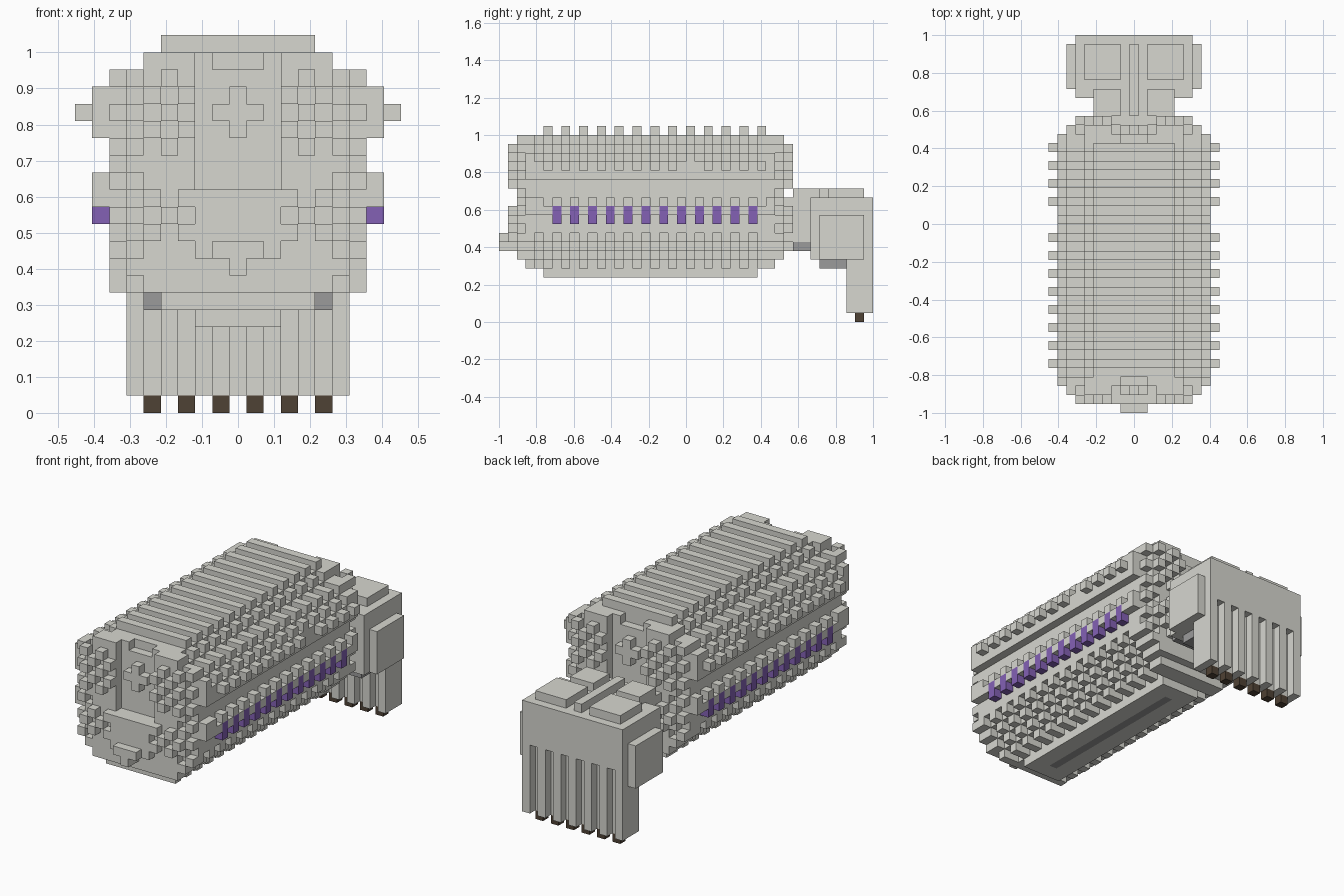
import bpy
import bmesh
from mathutils import Vector

cube = bpy.data.objects.get("Cube")
if cube:
    bpy.data.objects.remove(cube, do_unlink=True)

U = 2 / 42  # size of one block


def material(name, color):
    m = bpy.data.materials.new(name)
    m.use_nodes = True
    m.diffuse_color = (*color, 1)
    m.node_tree.nodes["Principled BSDF"].inputs["Base Color"].default_value = (*color, 1)
    return m


MATS = {
    "grey": material("warm_grey", (0.68, 0.68, 0.63)),
    "dark": material("dark_grey", (0.33, 0.33, 0.33)),
    "purple": material("purple", (0.23, 0.12, 0.46)),
    "brown": material("dark_brown", (0.078, 0.054, 0.035)),
}
blocks = {}  # (i, j, k) -> (part, colour)


def fill(part, color, xs, ys, zs):
    """Fill a run of blocks, mirrored over x."""
    for i in xs:
        for j in ys:
            for k in zs:
                blocks[i, j, k] = blocks[-i, j, k] = (part, color)


# Barrel body: half width per layer for raised (even) and sunken (odd) slices
PROFILE = {6: (4, 2), 7: (5, 4), 8: (6, 5), 9: (7, 6), 10: (7, 7), 11: (7, 7),
           12: (8, 8), 13: (7, 8), 14: (7, 7), 15: (7, 7), 16: (8, 8),
           17: (9, 8), 18: (8, 7), 19: (7, 5), 20: (5, 4)}


def in_cross(i, k, middle):
    return (i == 0 and abs(k - middle) < 2) or (abs(i) == 1 and k == middle)


def end_block(i, k, depth):
    """Decide whether a block of the stepped, studded ends is filled."""
    if in_cross(i, k, 17):
        return depth < 3
    if depth == 1:
        return k < 20 or i > 1
    if depth == 2:
        if i <= 2 and k >= 13:
            return False
        return i < 6 or (i + k) % 2 == 0
    if depth == 3:
        if i <= 2:
            return 9 <= k <= 12 or in_cross(i, k, 9)
        studded = 10 <= k <= 12 or 15 <= k <= 19
        return studded and (i + k) % 2 == 1
    return True


for j in range(-20, 12):
    depth = max(0, -17 - j, j - 8)
    for k, widths in PROFILE.items():
        w = widths[j % 2]
        if k == 17 and j == 0:
            w = 8
        if depth:
            w = min(max(widths), 9 - depth)
            if (k == 6 and depth > 1) or (k == 20 and depth > 2):
                continue
        for i in range(w + 1):
            if end_block(i, k, depth):
                fill("body", "grey", [i], [j], [k])

# Ridges on the back, keel plate and nose
fill("back_ridges", "grey", range(5), range(-16, 9, 2), [21])
fill("keel", "grey", range(3), range(-16, 8), [5])
fill("keel", "dark", [0], range(-14, 6), [5])
fill("nose", "grey", range(2), [-21], [9])
fill("nose", "grey", [0], [-21], [8])

# Row of coloured side lights
fill("side_lights", "purple", [8], range(-15, 8, 2), [11, 12])

# Neck joining the body to the rear block
fill("neck", "grey", range(5), range(11, 14), range(9, 14))
fill("neck", "dark", range(5), range(12, 14), [8])

# Rear block with side plates and raised top plates
fill("rear_block", "grey", range(7), range(14, 21), range(7, 14))
fill("rear_underside", "dark", range(6), range(15, 18), [6])
fill("rear_side_plates", "grey", [7], range(15, 20), range(7, 12))
fill("rear_top_plates", "grey", [0], range(12, 20), [14])
fill("rear_top_plates", "grey", range(2, 5), range(12, 15), [14])
fill("rear_top_plates", "grey", range(2, 6), range(16, 20), [14])

# Hanging curtain with ribs and dark tips
fill("curtain", "grey", range(7), [19], range(1, 7))
fill("curtain_ribs", "grey", range(0, 7, 2), [18, 20], range(1, 7))
fill("curtain_tips", "brown", range(1, 6, 2), [19], [0])
for i in range(1, 6, 2):  # grooves running up the rear face
    for s in (i, -i):
        for k in range(7, 9):
            blocks.pop((s, 20, k), None)


def build(part):
    """Make one mesh from the exposed sides of a part's blocks."""
    bm = bmesh.new()
    cells = {c: v[1] for c, v in blocks.items() if v[0] == part}
    colors = sorted(set(cells.values()))
    corners = {}

    def vert(p):
        key = tuple(round(2 * a) for a in p)
        if key not in corners:
            corners[key] = bm.verts.new((p.x * U, p.y * U, p.z * U))
        return corners[key]

    for c, color in cells.items():
        center = Vector(c) + Vector((0, 0.5, 0.5))
        for axis in range(3):
            for sign in (-1, 1):
                n = Vector((0, 0, 0))
                n[axis] = sign
                if tuple(int(a + b) for a, b in zip(c, n)) in blocks:
                    continue
                a = Vector((0, 0, 0))
                a[(axis + 1) % 3] = 0.5
                b = n.cross(a)
                m = center + n * 0.5
                f = bm.faces.new([vert(m + q) for q in (a + b, b - a, -a - b, a - b)])
                f.material_index = colors.index(color)
    bm.normal_update()
    mesh = bpy.data.meshes.new(part)
    bm.to_mesh(mesh)
    bm.free()
    for color in colors:
        mesh.materials.append(MATS[color])
    bpy.context.scene.collection.objects.link(bpy.data.objects.new(part, mesh))


for part in sorted({v[0] for v in blocks.values()}):
    build(part)
